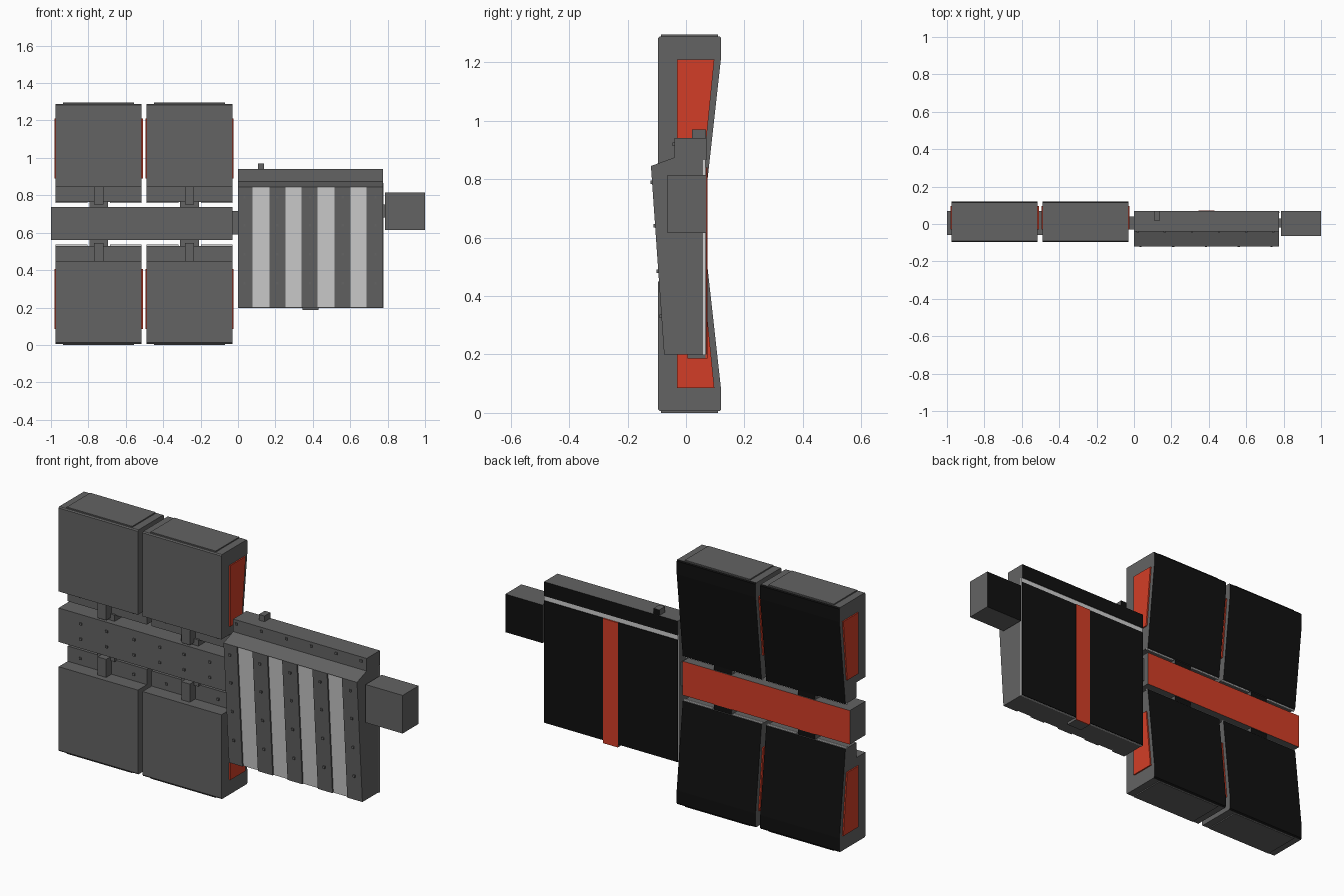
import bpy, bmesh
from mathutils import Vector

if "Cube" in bpy.data.objects:
    bpy.data.objects.remove(bpy.data.objects["Cube"])

HEIGHT = 1.295


def make_material(name, r, g, b):
    m = bpy.data.materials.new(name)
    m.use_nodes = True
    m.diffuse_color = (r, g, b, 1)
    m.node_tree.nodes["Principled BSDF"].inputs["Base Color"].default_value = (r, g, b, 1)
    return m


GREY = make_material("dark grey", 0.125, 0.125, 0.125)
LIGHT = make_material("light grey", 0.62, 0.62, 0.62)
BLACK = make_material("black", 0.005, 0.005, 0.005)
ORANGE = make_material("orange red", 0.65, 0.048, 0.02)


def prism(name, x0, x1, profile, mat=GREY, back=None, flip=False):
    """Extrude a (y, z) profile along x; faces looking backwards take the back material."""
    bm = bmesh.new()
    pts = [(y, HEIGHT - z if flip else z) for y, z in profile]
    face = bm.faces.new([bm.verts.new((x0, y, z)) for y, z in pts])
    ext = bmesh.ops.extrude_face_region(bm, geom=[face])
    moved = [v for v in ext["geom"] if isinstance(v, bmesh.types.BMVert)]
    bmesh.ops.translate(bm, verts=moved, vec=(x1 - x0, 0, 0))
    bmesh.ops.recalc_face_normals(bm, faces=bm.faces)
    mesh = bpy.data.meshes.new(name)
    mesh.materials.append(mat)
    if back:
        mesh.materials.append(back)
        bm.normal_update()
        for f in bm.faces:
            f.material_index = int(f.normal.y > 0.5)
    bm.to_mesh(mesh)
    bm.free()
    ob = bpy.data.objects.new(name, mesh)
    bpy.context.collection.objects.link(ob)
    return ob


def box(name, x, y, z, mat=GREY, back=None, flip=False):
    prof = [(y[0], z[0]), (y[1], z[0]), (y[1], z[1]), (y[0], z[1])]
    return prism(name, x[0], x[1], prof, mat, back, flip)


def rivets(name, places):
    """Small square studs, all in one mesh."""
    bm = bmesh.new()
    for p in places:
        made = bmesh.ops.create_cube(bm, size=0.012)
        bmesh.ops.translate(bm, verts=made["verts"], vec=Vector(p))
    mesh = bpy.data.meshes.new(name)
    mesh.materials.append(GREY)
    bm.to_mesh(mesh)
    bm.free()
    bpy.context.collection.objects.link(bpy.data.objects.new(name, mesh))


# Four tapered pods, upper pair mirrored to the lower pair
pod = [(-0.02, 0.765), (-0.02, 0.845), (-0.095, 0.845), (-0.095, 1.283), (-0.09, 1.289),
       (0.115, 1.289), (0.12, 1.283), (0.12, 1.215), (0.07, 0.765)]
side_panel = [(-0.03, 0.89), (-0.03, 1.21), (0.097, 1.21), (0.065, 0.89)]
for row, flip in (("upper", False), ("lower", True)):
    for side, x0, x1 in (("right", -0.975, -0.515), ("left", -0.488, -0.03)):
        tag = row + "_" + side
        mid = (x0 + x1) / 2
        prism("pod_" + tag, x0, x1, pod, GREY, BLACK, flip)
        box("pod_cap_" + tag, (x0 + 0.04, x1 - 0.04), (-0.085, 0.11), (1.285, HEIGHT), flip=flip)
        # Inset-looking coloured panels on both flanks
        prism("flank_panel_outer_" + tag, x0 - 0.007, x0, side_panel, ORANGE, flip=flip)
        prism("flank_panel_inner_" + tag, x1, x1 + 0.007, side_panel, ORANGE, flip=flip)
        # Hinge joining the pod to the spine
        box("hinge_" + tag, (mid - 0.05, mid + 0.05), (-0.03, 0.065), (0.73, 0.77), GREY, BLACK, flip)
        box("hinge_rib_" + tag, (mid - 0.025, mid + 0.025), (-0.065, -0.01), (0.75, 0.845), flip=flip)
        # Pale edge strips either side of the hinge
        for k, (a, b) in enumerate(((x0, mid - 0.06), (mid + 0.06, x1))):
            box(f"edge_strip_{tag}_{k}", (a, b), (0.055, 0.064), (0.758, 0.766), LIGHT, flip=flip)

z_band = 0.81
rivets("pod_rivets", [(x, -0.02, z) for x in (-0.9, -0.59, -0.4, -0.1)
                      for z in (z_band, HEIGHT - z_band)])

# Central spine with a coloured back
box("spine", (-1, -0.03), (-0.06, 0.07), (0.56, 0.738), GREY, ORANGE)
rivets("spine_rivets", [(x, -0.06, z) for x in (-0.87, -0.72, -0.56, -0.41, -0.27, -0.12)
                        for z in (0.69, 0.61)])
box("spine_joint", (-0.03, 0), (-0.03, 0.04), (0.59, 0.715))

# Main body
W = 0.775
prism("body", 0, W, [(0.058, 0.2), (-0.065, 0.2), (-0.11, 0.845), (-0.04, 0.86), (-0.04, 0.94),
                     (0.07, 0.94), (0.07, 0.865), (0.058, 0.865)], GREY, BLACK)
prism("body_brow", 0, W, [(-0.12, 0.845), (-0.04, 0.874), (-0.04, 0.845)])
box("back_liner", (0, W + 0.002), (0.058, 0.066), (0.198, 0.865), LIGHT)
box("back_panel", (0, W), (0.066, 0.07), (0.2, 0.84), BLACK)

# Raised front ribs with pale stripes between them
stripes = [(0.078, 0.168), (0.254, 0.34), (0.426, 0.516), (0.601, 0.687)]
for i, (a, b) in enumerate(stripes):
    prism(f"front_stripe_{i}", a, b, [(-0.06, 0.2), (-0.067, 0.2), (-0.112, 0.845), (-0.1, 0.845)], LIGHT)
edges = [0] + [x for pair in stripes for x in pair] + [W]
for i in range(0, len(edges), 2):
    prism(f"front_rib_{i // 2}", edges[i], edges[i + 1],
          [(-0.06, 0.2), (-0.075, 0.2), (-0.12, 0.845), (-0.1, 0.845)])


def front_y(z):
    return -0.075 - 0.045 * (z - 0.2) / 0.645


rivets("body_rivets",
       [(0.035 + 0.175 * i, front_y(z), z) for i in range(5) for z in (0.33, 0.485, 0.64, 0.79)]
       + [(0.02 + 0.145 * i, -0.04, 0.92) for i in range(6)])

# Back stripe, its foot tab, and the top tab
box("back_stripe", (0.345, 0.43), (0.066, 0.073), (0.186, 0.84), ORANGE)
box("bottom_tab", (0.345, 0.43), (0.005, 0.068), (0.186, 0.21))
box("top_tab", (0.107, 0.14), (0.02, 0.069), (0.93, 0.97), GREY, BLACK)

# End block and its joint
box("end_joint", (W, 0.79), (-0.02, 0.03), (0.68, 0.75))
box("end_block", (0.785, 1), (-0.063, 0.07), (0.615, 0.815), GREY, BLACK)
